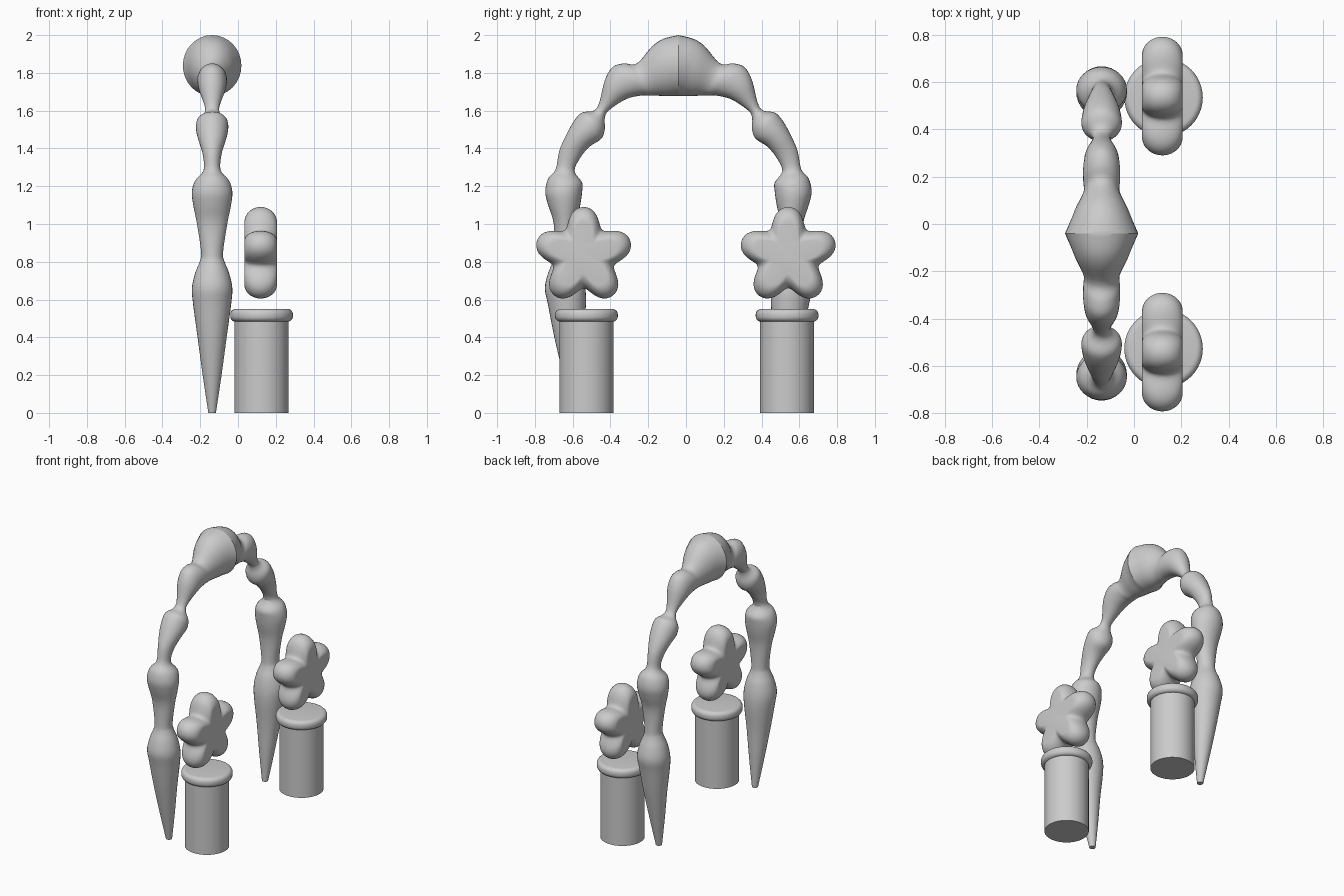
import bpy, bmesh
from math import sin, cos, pi, sqrt, radians
from mathutils import Vector

cube = bpy.data.objects.get("Cube")
if cube:
    bpy.data.objects.remove(cube)

# One plain material for everything
stone = bpy.data.materials.new("light_grey")
stone.use_nodes = True
stone.diffuse_color = (0.6, 0.6, 0.6, 1)
stone.node_tree.nodes["Principled BSDF"].inputs["Base Color"].default_value = (0.6, 0.6, 0.6, 1)


def loft(name, rings, location, sharp_angle):
    """Skin a list of closed rings, cap both ends and shade smooth."""
    bm = bmesh.new()
    loops = [[bm.verts.new(p) for p in ring] for ring in rings]
    count = len(loops[0])
    for low, high in zip(loops, loops[1:]):
        for i in range(count):
            j = (i + 1) % count
            bm.faces.new((low[i], low[j], high[j], high[i]))
    bm.faces.new(loops[0][::-1])
    bm.faces.new(loops[-1])
    bmesh.ops.recalc_face_normals(bm, faces=bm.faces)
    mesh = bpy.data.meshes.new(name)
    bm.to_mesh(mesh)
    bm.free()
    mesh.materials.append(stone)
    obj = bpy.data.objects.new(name, mesh)
    obj.location = location
    bpy.context.collection.objects.link(obj)
    bpy.ops.object.select_all(action='DESELECT')
    obj.select_set(True)
    bpy.context.view_layer.objects.active = obj
    bpy.ops.object.shade_smooth_by_angle(angle=radians(sharp_angle))
    return obj


def circle(radius, z, sides=48):
    return [(radius * cos(2 * pi * i / sides), radius * sin(2 * pi * i / sides), z)
            for i in range(sides)]


def smooth_path(keys, steps=4):
    """Catmull-Rom interpolation through the key sections."""
    keys = [Vector(k) for k in keys]
    result = []
    for i in range(len(keys) - 1):
        b, c = keys[i], keys[i + 1]
        a = keys[i - 1] if i else b
        d = keys[i + 2] if i + 2 < len(keys) else c
        for s in range(steps):
            t = s / steps
            result.append(b + (c - a) * t / 2 + (a - b * 2.5 + c * 2 - d / 2) * t * t
                          + ((b - c) * 1.5 + (d - a) / 2) * t ** 3)
    return result + [keys[-1]]


# Arch: bulging segments, mirrored about the crown
# lower leg sections: outward distance, height, half width
leg = [(.54, 0, .02), (.56, .2, .05), (.58, .4, .077), (.59, .57, .1), (.6, .66, .107),
       (.6, .74, .09), (.6, .8, .066), (.6, .85, .058)]
sections = [(u + w, z, u - w, z, w) for u, z, w in leg]
# upper sections: outer point, inner point, half width
sections += [
    (.66, 1.0, .54, 1.0, .08), (.69, 1.1, .52, 1.1, .1), (.705, 1.17, .51, 1.17, .107),
    (.69, 1.24, .51, 1.22, .09), (.65, 1.29, .55, 1.28, .045), (.63, 1.39, .52, 1.35, .05),
    (.59, 1.48, .47, 1.41, .072), (.55, 1.55, .41, 1.45, .085), (.51, 1.59, .39, 1.5, .08),
    (.45, 1.6, .39, 1.56, .045), (.42, 1.64, .37, 1.6, .038), (.39, 1.76, .28, 1.66, .068),
    (.35, 1.83, .2, 1.68, .078), (.29, 1.85, .16, 1.68, .078), (.22, 1.85, .12, 1.68, .077),
    (.14, 1.94, .07, 1.677, .11), (.08, 1.98, .03, 1.677, .131), (0, 2, 0, 1.677, .155)]


def arch_ring(section, side, sides=32):
    ou, oz, iu, iz, width = section
    ring = []
    for i in range(sides):
        a = 2 * pi * i / sides
        t = (1 + cos(a)) / 2
        ring.append((width * sin(a), side * (iu + (ou - iu) * t), iz + (oz - iz) * t))
    return ring


path = smooth_path(sections)
rings = [arch_ring(s, -1) for s in path] + [arch_ring(s, 1) for s in path[-2::-1]]
loft("arch", rings, (-.137, -.04, 0), 25)


# Stars: puffy five-armed shapes with flat faces
def star_ring(inset, x, sides=100):
    ring = []
    for i in range(sides):
        a = 2 * pi * i / sides
        r = .215 + .045 * cos(5 * a) + .005 * (1 - cos(10 * a)) - inset
        ring.append((x, r * sin(a), r * cos(a)))
    return ring


def star_rings(puff=.08, half=.086, steps=10):
    result = []
    for i in range(2 * steps + 1):
        a = pi * (i / (2 * steps) - .5)
        result.append(star_ring(puff * (1 - cos(a)), half * sin(a)))
    return result


# Pedestals: a plain drum under a round-edged cap
def cap_rings(radius=.166, low=.483, high=.55, edge=.028, steps=5):
    quarter = [pi / 2 * i / steps for i in range(steps + 1)]
    bottom = [circle(radius - edge + edge * sin(a), low + edge - edge * cos(a)) for a in quarter]
    top = [circle(radius - edge + edge * cos(a), high - edge + edge * sin(a)) for a in quarter]
    return bottom + top


for side, drum_y, star_y in (("front", -.527, -.542), ("back", .535, .541)):
    loft(side + "_pedestal", [circle(.143, 0), circle(.143, .5)], (.125, drum_y, 0), 30)
    loft(side + "_pedestal_cap", cap_rings(), (.125, drum_y, 0), 40)
    loft(side + "_star", star_rings(), (.12, star_y, .83), 50)
